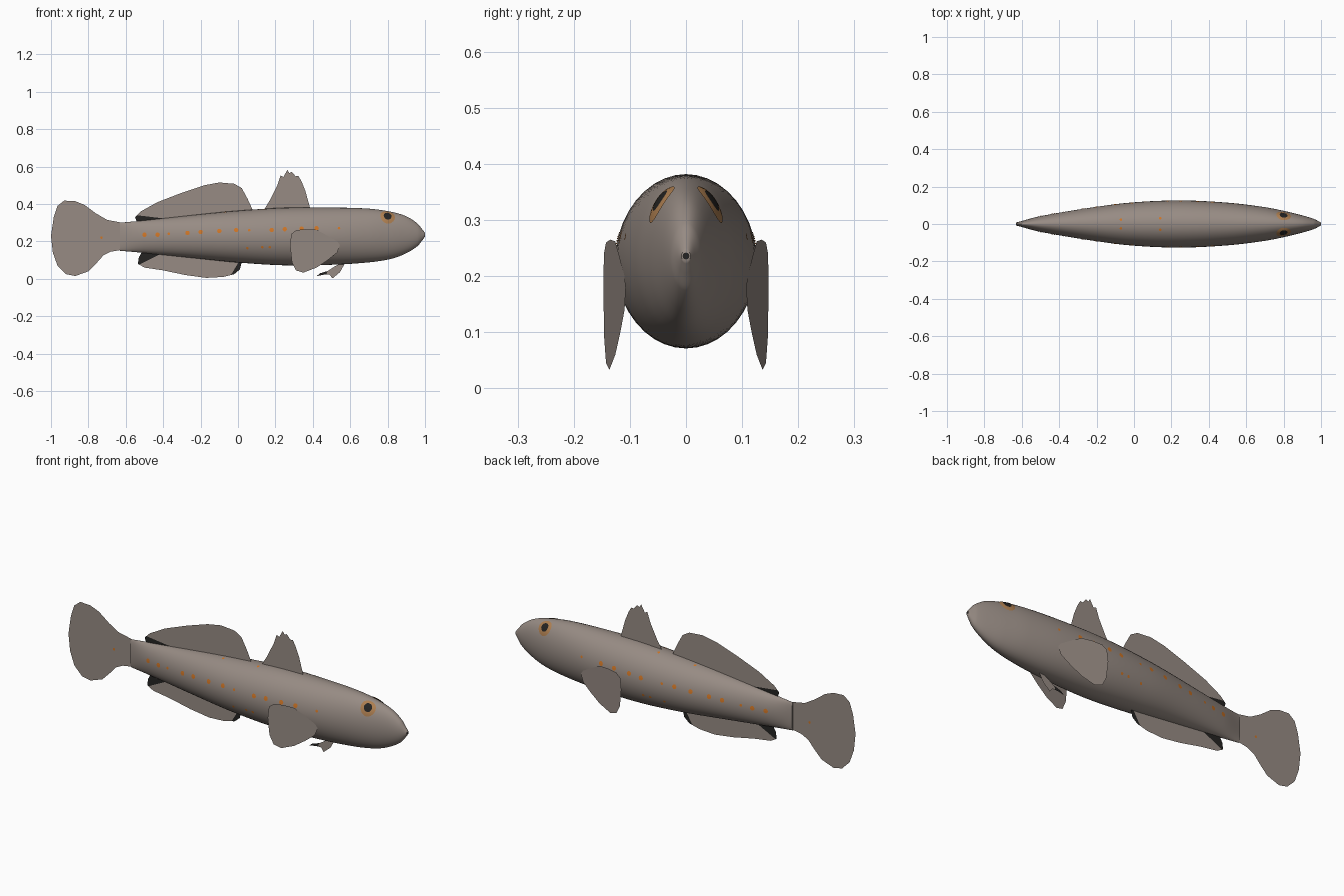
import bpy, bmesh, math

if "Cube" in bpy.data.objects:
    bpy.data.objects.remove(bpy.data.objects["Cube"], do_unlink=True)


def material(name, rgb):
    m = bpy.data.materials.new(name)
    m.use_nodes = True
    m.diffuse_color = (*rgb, 1)
    m.node_tree.nodes["Principled BSDF"].inputs["Base Color"].default_value = (*rgb, 1)
    return m


SKIN = material("grey brown skin", (0.31, 0.26, 0.23))
DARK = material("dark marking", (0.018, 0.017, 0.016))
ORANGE = material("orange spot", (0.62, 0.18, 0.02))
IRIS = material("amber iris", (0.42, 0.21, 0.08))


def finish(name, bm, mats, smooth=False):
    me = bpy.data.meshes.new(name)
    bm.to_mesh(me)
    bm.free()
    for m in mats:
        me.materials.append(m)
    ob = bpy.data.objects.new(name, me)
    bpy.context.collection.objects.link(ob)
    if smooth:
        bpy.ops.object.select_all(action="DESELECT")
        ob.select_set(True)
        bpy.context.view_layer.objects.active = ob
        bpy.ops.object.shade_smooth_by_angle(angle=math.radians(50))
    return ob


# Body stations: x, bottom, top, half width
STATIONS = [
    (-0.63, 0.15, 0.30, 0.008), (-0.5, 0.138, 0.312, 0.042), (-0.2, 0.107, 0.345, 0.092),
    (0.0, 0.087, 0.364, 0.116), (0.25, 0.072, 0.38, 0.126), (0.5, 0.075, 0.381, 0.114),
    (0.7, 0.088, 0.375, 0.09), (0.82, 0.107, 0.358, 0.066), (0.9, 0.137, 0.334, 0.046),
    (0.96, 0.175, 0.295, 0.028), (0.985, 0.205, 0.265, 0.016), (1.0, 0.226, 0.246, 0.008)]


def section(x):
    """Centre height, half height and half width of the body at x."""
    s = STATIONS
    i = max(k for k in range(len(s) - 1) if k == 0 or s[k][0] <= x)
    a, b = s[i], s[i + 1]
    p, q = s[max(i - 1, 0)], s[min(i + 2, len(s) - 1)]
    d = b[0] - a[0]
    u = (x - a[0]) / d
    v = []
    for k in (1, 2, 3):
        m0 = (b[k] - p[k]) / (b[0] - p[0]) * d
        m1 = (q[k] - a[k]) / (q[0] - a[0]) * d
        v.append((2*u**3 - 3*u**2 + 1) * a[k] + (u**3 - 2*u**2 + u) * m0
                 + (3*u**2 - 2*u**3) * b[k] + (u**3 - u**2) * m1)
    return (v[0] + v[1]) / 2, (v[1] - v[0]) / 2, v[2]


def skin_point(x, t, lift=0.0):
    c, h, w = section(x)
    return (x, (w + lift) * math.cos(t), c + (h + lift) * math.sin(t))


# Body lofted through the stations
bm = bmesh.new()
N, SEG = 6, 40
xs = [a[0] + (b[0] - a[0]) * k / N for a, b in zip(STATIONS, STATIONS[1:]) for k in range(N)] + [1.0]
rings = [[bm.verts.new(skin_point(x, math.tau * j / SEG)) for j in range(SEG)] for x in xs]
for r0, r1 in zip(rings, rings[1:]):
    for j in range(SEG):
        k = (j + 1) % SEG
        bm.faces.new((r0[j], r1[j], r1[k], r0[k]))
bm.faces.new(rings[0])
bm.faces.new(rings[-1][::-1])
bmesh.ops.recalc_face_normals(bm, faces=bm.faces)
finish("body", bm, [SKIN], True)


def patch(bm, x, z, side, radii, dome=0.0, seg=10):
    """Round patch hugging the skin; material index 0 inside, 1 beyond the first ring."""
    c, h, w = section(x)
    t0 = math.asin(max(-0.99, min(0.99, (z - c) / h)))
    speed = math.hypot(w * math.sin(t0), h * math.cos(t0))

    def place(r, a):
        lift = 0.002 + dome * (1 - (r / radii[-1]) ** 2)
        p = skin_point(x + r * math.cos(a), t0 + r * math.sin(a) / speed, lift)
        return bm.verts.new((p[0], side * p[1], p[2]))

    mid = place(0, 0)
    loops = [[place(r, math.tau * j / seg) for j in range(seg)] for r in radii]
    for j in range(seg):
        k = (j + 1) % seg
        fs = [(mid, loops[0][j], loops[0][k])]
        fs += [(a[j], b[j], b[k], a[k]) for a, b in zip(loops, loops[1:])]
        for n, f in enumerate(fs):
            face = bm.faces.new(f if side < 0 else f[::-1])
            face.material_index = min(n, 1)
            face.normal_update()
            if face.normal.y * side < 0:
                face.normal_flip()


# Eyes, and rows of spots on both flanks
SPOTS = [(-0.5, 0.235), (-0.43, 0.236), (-0.27, 0.245), (-0.2, 0.25), (-0.1, 0.255), (-0.01, 0.26),
         (0.18, 0.26), (0.25, 0.265), (0.34, 0.268), (0.42, 0.27)]
SMALL = [(-0.37, 0.24), (0.06, 0.26), (0.54, 0.27), (0.05, 0.165), (0.13, 0.17), (0.17, 0.17),
         (0.14, 0.37), (-0.07, 0.355)]
for side, label in ((1, "left"), (-1, "right")):
    bm = bmesh.new()
    patch(bm, 0.8, 0.333, side, (0.021, 0.03, 0.039), 0.004, 20)
    finish(label + "_eye", bm, [DARK, IRIS], True)
    bm = bmesh.new()
    for x, z in SPOTS:
        patch(bm, x, z, side, (0.012,))
    for x, z in SMALL:
        patch(bm, x, z, side, (0.007,))
    finish(label + "_spots", bm, [ORANGE])

# Mouth
bm = bmesh.new()
bmesh.ops.create_circle(bm, cap_ends=True, segments=12, radius=0.006)
for v in bm.verts:
    v.co = (1.001, v.co.x, 0.236 + v.co.y)
bmesh.ops.recalc_face_normals(bm, faces=bm.faces)
finish("mouth", bm, [DARK])


def fin(name, outline, cuts=(), y=lambda x: 0.0):
    """Thin membrane; each cut (x, z, nx, nz) darkens the side its direction points to."""
    bm = bmesh.new()
    face = bm.faces.new([bm.verts.new((x, 0, z)) for x, z in outline])
    bmesh.ops.triangulate(bm, faces=[face])
    for x, z, nx, nz in cuts:
        bmesh.ops.bisect_plane(bm, geom=bm.verts[:] + bm.edges[:] + bm.faces[:],
                               plane_co=(x, 0, z), plane_no=(nx, 0, nz))
    for f in bm.faces:
        m = f.calc_center_median()
        f.material_index = int(any((m.x - x) * nx + (m.z - z) * nz > 0 for x, z, nx, nz in cuts))
    for v in bm.verts:
        v.co.y = y(v.co.x)
    return finish(name, bm, [SKIN, DARK])


fin("tail_fin", [(-0.62, 0.30), (-0.70, 0.315), (-0.76, 0.35), (-0.82, 0.395), (-0.87, 0.415),
                 (-0.93, 0.418), (-0.965, 0.39), (-0.985, 0.33), (-1, 0.23), (-0.99, 0.14),
                 (-0.965, 0.07), (-0.92, 0.025), (-0.87, 0.015), (-0.80, 0.04), (-0.76, 0.08),
                 (-0.72, 0.125), (-0.68, 0.145), (-0.62, 0.155)])
fin("front_dorsal_fin", [(0.14, 0.37), (0.17, 0.42), (0.21, 0.50), (0.228, 0.552), (0.243, 0.545),
                         (0.264, 0.582), (0.275, 0.565), (0.288, 0.572), (0.308, 0.548),
                         (0.323, 0.55), (0.34, 0.52), (0.36, 0.47), (0.385, 0.38), (0.38, 0.33),
                         (0.15, 0.33)])
fin("rear_dorsal_fin", [(0.08, 0.365), (0.05, 0.43), (0.02, 0.485), (-0.02, 0.508), (-0.10, 0.515),
                        (-0.18, 0.50), (-0.30, 0.46), (-0.43, 0.41), (-0.52, 0.36), (-0.55, 0.33),
                        (-0.54, 0.30), (-0.5, 0.27), (0.05, 0.30)], [(-0.5, 0.335, -0.12, -1)])
fin("anal_fin", [(0.02, 0.09), (0.01, 0.05), (-0.02, 0.025), (-0.08, 0.01), (-0.17, 0.005),
                 (-0.28, 0.02), (-0.40, 0.045), (-0.50, 0.06), (-0.535, 0.08), (-0.53, 0.115),
                 (-0.51, 0.15), (-0.45, 0.16), (-0.05, 0.13)],
    [(-0.49, 0.095, -0.5, 1), (-0.02, 0.05, 1, -0.6)])
fin("pelvic_fin", [(0.42, 0.014), (0.44, 0.03), (0.48, 0.042), (0.52, 0.068), (0.56, 0.088),
                   (0.57, 0.08), (0.545, 0.035), (0.505, 0.002), (0.49, 0.022), (0.46, 0.022)],
    [(0.475, 0.03, -1, 0.2)])

# Paired pectoral fins flaring backwards
PECTORAL = [(0.42, 0.262), (0.36, 0.265), (0.31, 0.26), (0.285, 0.24), (0.278, 0.18), (0.288, 0.09),
            (0.31, 0.045), (0.35, 0.033), (0.42, 0.06), (0.48, 0.10), (0.53, 0.14), (0.545, 0.18),
            (0.53, 0.20), (0.47, 0.235)]
for side, label in ((1, "left"), (-1, "right")):
    fin(label + "_pectoral_fin", PECTORAL, y=lambda x: side * (0.147 - 0.15 * (x - 0.28)))

# Single orange spot on each face of the tail
bm = bmesh.new()
for s in (1, -1):
    vs = [bm.verts.new((-0.73 + 0.007 * math.cos(a), 0.002 * s, 0.22 + 0.007 * math.sin(a)))
          for a in (-s * math.tau * k / 8 for k in range(8))]
    bm.faces.new(vs)
finish("tail_spot", bm, [ORANGE])
